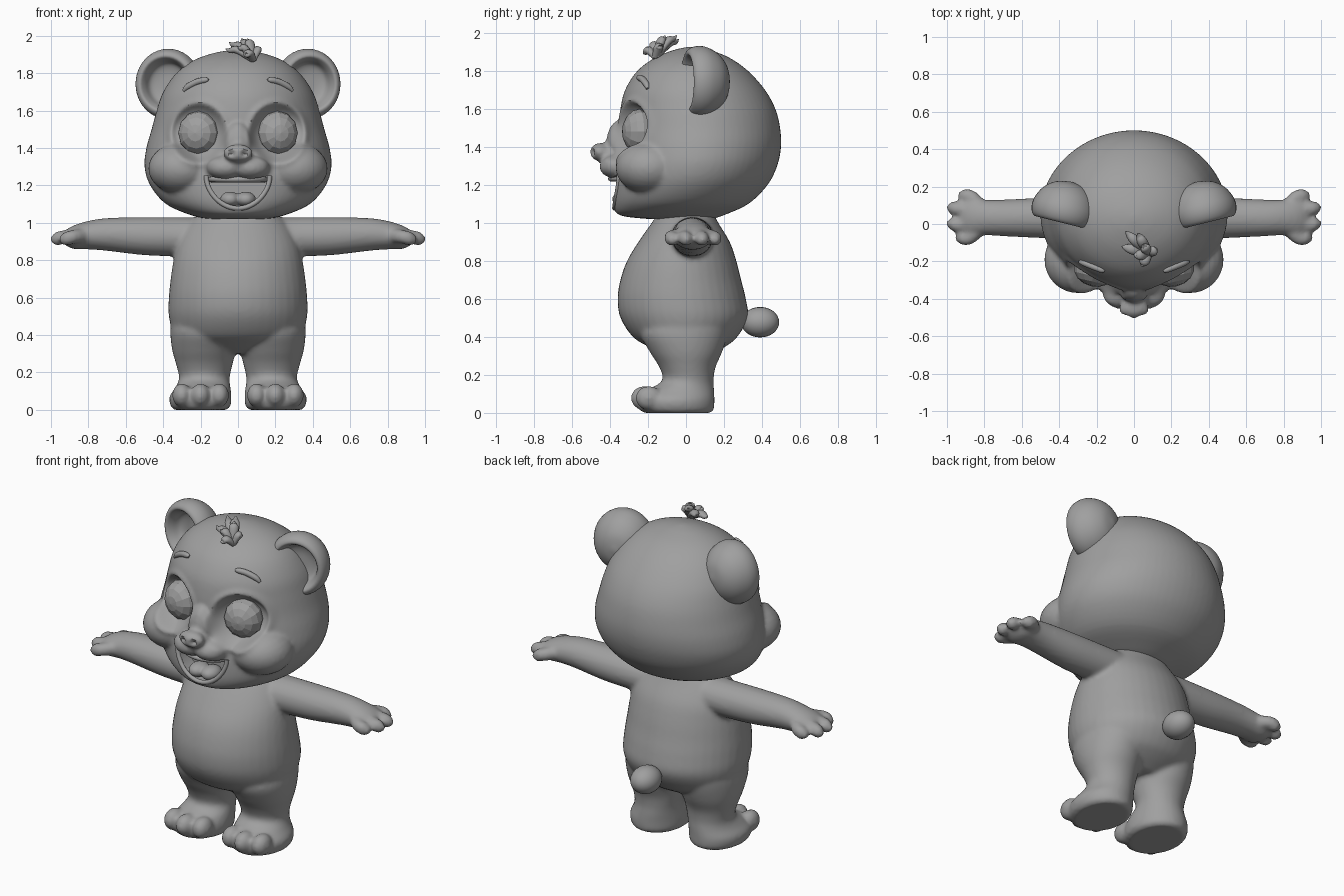
import bpy, bmesh, math
from math import sin, cos, pi, exp, hypot, radians
from mathutils import Vector, Matrix
from mathutils.bvhtree import BVHTree

if "Cube" in bpy.data.objects:
    bpy.data.objects.remove(bpy.data.objects["Cube"])

grey = bpy.data.materials.new("plain grey")
grey.use_nodes = True
colour = (0.35, 0.35, 0.35, 1)
grey.diffuse_color = colour
grey.node_tree.nodes["Principled BSDF"].inputs["Base Color"].default_value = colour


def spline(keys, steps=4):
    """Smooth interpolation through tuples of numbers."""
    out = []
    for i in range(len(keys) - 1):
        a, b, c, d = (keys[max(0, min(len(keys) - 1, i + k))] for k in (-1, 0, 1, 2))
        for j in range(steps):
            t = j / steps
            out.append([q + 0.5 * t * (r - p + t * (2*p - 5*q + 4*r - s + t * (3*(q - r) + s - p)))
                        for p, q, r, s in zip(a, b, c, d)])
    return out + [list(keys[-1])]


def skin(bm, rings):
    rows = [[bm.verts.new(p) for p in ring] for ring in rings]
    n = len(rows[0])
    for lo, hi in zip(rows, rows[1:]):
        for i in range(n):
            bm.faces.new((lo[i], lo[(i + 1) % n], hi[(i + 1) % n], hi[i]))
    bm.faces.new(rows[0][::-1])
    bm.faces.new(rows[-1])


def loft(bm, axis, keys, matrix=Matrix(), sides=40):
    """Ellipses along an axis; keys are (position, low, high, low, high)."""
    order = {"x": (1, 2, 0), "y": (2, 0, 1), "z": (0, 1, 2)}[axis]
    rings = []
    for t, a0, a1, b0, b1 in spline(keys):
        ring = []
        for i in range(sides):
            g = 2 * pi * i / sides
            v = [0, 0, 0]
            v[order[0]] = (a0 + a1) / 2 + (a1 - a0) / 2 * cos(g)
            v[order[1]] = (b0 + b1) / 2 + (b1 - b0) / 2 * sin(g)
            v[order[2]] = t
            ring.append(matrix @ Vector(v))
        rings.append(ring)
    skin(bm, rings)


def tube(bm, keys, sides=12, flat=1.0):
    """Round tube through keys of (x, y, z, radius)."""
    pts = spline(keys)
    rings = []
    for i, p in enumerate(pts):
        way = Vector(pts[min(i + 1, len(pts) - 1)][:3]) - Vector(pts[max(i - 1, 0)][:3])
        q = way.to_track_quat("Z", "Y")
        rings.append([Vector(p[:3]) + q @ Vector((cos(2*pi*k/sides), flat * sin(2*pi*k/sides), 0)) * p[3]
                      for k in range(sides)])
    skin(bm, rings)


def ball(bm, centre, radii, yaw=0, seg=24, rows=16):
    m = (Matrix.Translation(centre) @ Matrix.Rotation(yaw, 4, "Z")
         @ Matrix.Diagonal((*radii, 1)) @ Matrix.Rotation(pi / 2, 4, "X"))
    bmesh.ops.create_uvsphere(bm, u_segments=seg, v_segments=rows, radius=1, matrix=m)


def bake(ob):
    mesh = bpy.data.meshes.new_from_object(ob.evaluated_get(bpy.context.evaluated_depsgraph_get()))
    ob.modifiers.clear()
    ob.data = mesh


def finish(name, bm, voxel=0, smooth=True):
    bmesh.ops.recalc_face_normals(bm, faces=bm.faces)
    mesh = bpy.data.meshes.new(name)
    bm.to_mesh(mesh)
    bm.free()
    mesh.materials.append(grey)
    ob = bpy.data.objects.new(name, mesh)
    bpy.context.collection.objects.link(ob)
    if voxel:
        r = ob.modifiers.new("blend", "REMESH")
        r.mode, r.voxel_size = "VOXEL", voxel
        m = ob.modifiers.new("soften", "SMOOTH")
        m.factor, m.iterations = 0.5, 5
        bake(ob)
        if not ob.data.materials:
            ob.data.materials.append(grey)
    if smooth:
        ob.data.shade_smooth()
        ob.data.set_sharp_from_angle(angle=radians(50))
    return ob


# Body with arms, legs, fingers and toes
bm = bmesh.new()
torso = [(0.3, 0.15, -0.1, 0.12), (0.35, 0.27, -0.2, 0.21), (0.4, 0.34, -0.28, 0.27),
         (0.5, 0.37, -0.345, 0.325), (0.6, 0.37, -0.36, 0.315), (0.7, 0.36, -0.345, 0.29),
         (0.8, 0.345, -0.31, 0.265), (0.9, 0.32, -0.25, 0.23), (1.0, 0.26, -0.18, 0.17), (1.06, 0.18, -0.14, 0.14)]
loft(bm, "z", [(z, -w, w, f, b) for z, w, f, b in torso])
arm = [(0.1, -0.1, 0.15, 0.82, 1.03), (0.3, -0.08, 0.145, 0.82, 1.03), (0.5, -0.075, 0.14, 0.827, 1.03),
       (0.7, -0.065, 0.13, 0.85, 1.025), (0.8, -0.06, 0.13, 0.858, 1.01), (0.88, -0.065, 0.135, 0.86, 0.985),
       (0.93, -0.04, 0.11, 0.885, 0.955)]
leg = [(0, 0.06, 0.34, -0.22, 0.13), (0.02, 0.04, 0.36, -0.245, 0.147), (0.07, 0.035, 0.367, -0.25, 0.15),
       (0.12, 0.04, 0.335, -0.2, 0.148), (0.17, 0.045, 0.315, -0.125, 0.145), (0.24, 0.03, 0.33, -0.14, 0.155),
       (0.32, 0.012, 0.352, -0.19, 0.19), (0.42, 0, 0.362, -0.24, 0.22), (0.5, 0.02, 0.35, -0.2, 0.22)]
fingers = [(0.15, 0.91, 0.1), (0.085, 0.97, 0.075), (0, 0.97, 0.015), (-0.072, 0.925, -0.03)]
for s in (-1, 1):
    loft(bm, "x", [(s * x, *rest) for x, *rest in arm])
    loft(bm, "z", [(z, s * x0, s * x1, f, b) for z, x0, x1, f, b in leg])
    for y, x, root in fingers:
        tube(bm, [(s * 0.83, root, 0.93, 0.04), (s * (x - 0.04), y - 0.005, 0.925, 0.037),
                  (s * x, y, 0.912, 0.036), (s * (x + 0.03), y, 0.905, 0.016)])
    for x, y in ((0.1, -0.2), (0.2, -0.22), (0.3, -0.195)):
        ball(bm, (s * x, y, 0.078), (0.052, 0.07, 0.064))
finish("body", bm, 0.013)

# Tail
bm = bmesh.new()
ball(bm, (0, 0.39, 0.477), (0.085, 0.1, 0.08))
finish("tail", bm)

# Head with cheeks, muzzle and nose
bm = bmesh.new()
skull = [(1.02, 0.16, -0.2, 0.14), (1.04, 0.25, -0.35, 0.2), (1.1, 0.385, -0.385, 0.33), (1.2, 0.47, -0.385, 0.43),
         (1.3, 0.5, -0.375, 0.48), (1.4, 0.49, -0.365, 0.5), (1.5, 0.462, -0.355, 0.495), (1.6, 0.435, -0.345, 0.47),
         (1.7, 0.4, -0.32, 0.415), (1.8, 0.33, -0.255, 0.325), (1.87, 0.235, -0.16, 0.225),
         (1.91, 0.12, -0.06, 0.12), (1.925, 0.02, 0.01, 0.05)]
loft(bm, "z", [(z, -w, w, f, b) for z, w, f, b in skull], sides=64)
for s in (-1, 1):
    ball(bm, (s * 0.3, -0.19, 1.29), (0.18, 0.18, 0.14))
    ball(bm, (s * 0.065, -0.36, 1.295), (0.105, 0.095, 0.065))
ball(bm, (0, -0.35, 1.41), (0.075, 0.07, 0.13))
ball(bm, (0, -0.38, 1.35), (0.08, 0.09, 0.06))
ball(bm, (0, -0.45, 1.372), (0.08, 0.055, 0.048))
head = finish("head", bm, 0.0125)
# Press in the eye sockets and nostrils, and raise the lids
for v in head.data.vertices:
    x, y, z = v.co
    if y < -0.1:
        d = hypot((abs(x) - 0.21) / 0.13, (z - 1.48) / 0.14)
        v.co.y += 0.08 * exp(-d ** 4) - 0.02 * exp(-((d - 1.15) / 0.16) ** 2)
        if y < -0.43:
            v.co.y += 0.025 * exp(-((abs(x) - 0.035) / 0.016) ** 2 - ((z - 1.37) / 0.014) ** 2)
scan = bmesh.new()
scan.from_mesh(head.data)
tree = BVHTree.FromBMesh(scan)
scan.free()


def face_y(x, z):
    hit = tree.ray_cast(Vector((x, -2, z)), Vector((0, 1, 0)))[0]
    return hit.y if hit else -0.3


# Mouth opening
def mouth(a, grow=1.0):
    return 0.165 * grow * cos(a), 1.232 + 0.02 * cos(a) ** 2 + 0.15 * grow * min(sin(a), 0)


bm = bmesh.new()
outline = [mouth(2 * pi * i / 48) for i in range(48)]
skin(bm, [[(x, y, z) for x, z in outline] for y in (-0.7, -0.27)])
cutter = finish("mouth_cutter", bm, smooth=False)
cutter.hide_render = True
cut = head.modifiers.new("mouth", "BOOLEAN")
cut.operation, cut.object, cut.solver = "DIFFERENCE", cutter, "EXACT"
bake(head)
head.data.set_sharp_from_angle(angle=radians(40))
bpy.data.objects.remove(cutter)

# Lower lip, upper teeth and tongue
bm = bmesh.new()
lip = [mouth(pi + pi * i / 16, 1.03) for i in range(17)]
tube(bm, [(x, face_y(x, z) + 0.004, z, 0.013) for x, z in lip])
finish("lower_lip", bm)
bm = bmesh.new()
tube(bm, [(0.14 * cos(a), -0.27 - 0.12 * sin(a), 1.232, 0.02) for a in [pi * i / 8 for i in range(9)]], flat=0.8)
finish("upper_teeth", bm)
bm = bmesh.new()
for s in (-1, 1):
    ball(bm, (s * 0.042, -0.32, 1.125), (0.055, 0.07, 0.042))
finish("tongue", bm, 0.01)

# Eyes, brows and ears
cup = [(0.1, 0.005), (0.098, 0.06), (0.08, 0.105), (0.035, 0.125), (0.008, 0.145), (0.02, 0.17),
       (0.06, 0.184), (0.11, 0.178), (0.17, 0.145), (0.215, 0.085), (0.232, 0.01)]
for s, side in ((-1, "right"), (1, "left")):
    bm = bmesh.new()
    ball(bm, (s * 0.21, -0.245, 1.48), (0.113, 0.09, 0.118), yaw=s * radians(13), seg=12, rows=8)
    finish(side + "_eye", bm, smooth=False)
    bm = bmesh.new()
    tube(bm, [(s * x, face_y(s * x, z) - 0.003, z, r) for x, z, r in
              ((0.292, 1.705, 0.008), (0.27, 1.727, 0.016), (0.22, 1.753, 0.017), (0.175, 1.763, 0.015), (0.158, 1.763, 0.007))])
    finish(side + "_brow", bm)
    bm = bmesh.new()
    place = Matrix.Translation((s * 0.39, 0, 1.742)) @ Matrix.Rotation(s * radians(14), 4, "Z")
    loft(bm, "y", [(y, -1.02 * r, 1.02 * r, -0.96 * r, 0.96 * r) for y, r in cup], place)
    finish(side + "_ear", bm)

# Tuft of hair
bm = bmesh.new()
for x, y, z in ((-0.045, -0.04, 1.965), (0.02, -0.05, 1.985), (-0.065, -0.12, 1.93),
                (0.05, -0.11, 1.985), (0.0, -0.17, 1.945), (0.12, -0.13, 1.93), (0.04, -0.225, 1.9)):
    root = Vector((0.08, -0.16, 1.87))
    tip = Vector((x, y, z))
    mid = root.lerp(tip, 0.55) + Vector((0, 0, 0.02))
    tube(bm, [(*root, 0.02), (*mid, 0.028), (*root.lerp(tip, 0.85), 0.018), (*tip, 0.003)], flat=0.75)
finish("hair_tuft", bm)
